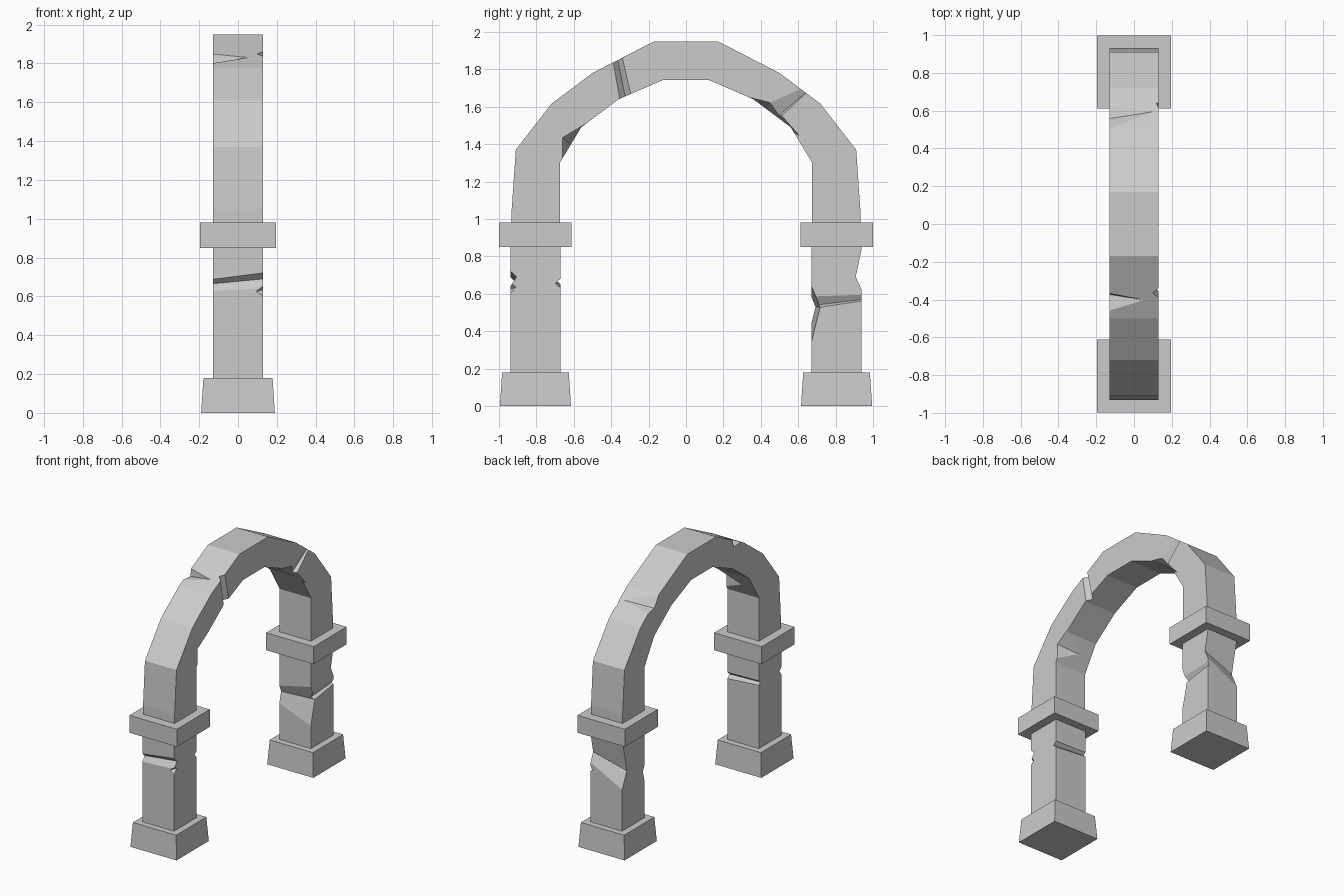
import bpy, bmesh
from mathutils import Vector as V

if "Cube" in bpy.data.objects:
    bpy.data.objects.remove(bpy.data.objects["Cube"])


def make(name, bm):
    bmesh.ops.recalc_face_normals(bm, faces=bm.faces)
    me = bpy.data.meshes.new(name)
    bm.to_mesh(me)
    bm.free()
    ob = bpy.data.objects.new(name, me)
    bpy.context.collection.objects.link(ob)
    return ob


def block(name, y, z0, z1, bottom, top):
    """Tapered block; bottom and top are (half x, half y)."""
    bm = bmesh.new()
    rings = []
    for z, (hx, hy) in ((z0, bottom), (z1, top)):
        rings.append([bm.verts.new((sx * hx, y + sy * hy, z))
                      for sx, sy in ((-1, -1), (1, -1), (1, 1), (-1, 1))])
    lo, hi = rings
    bm.faces.new(lo)
    bm.faces.new(hi)
    for i in range(4):
        j = (i + 1) % 4
        bm.faces.new((lo[i], lo[j], hi[j], hi[i]))
    return make(name, bm)


def notch(ob, a, b, up, down):
    """Cut a wedge whose deepest line runs a-b and which opens along up and down."""
    bm = bmesh.new()
    for p in (V(a), V(b)):
        for d in (V((0, 0, 0)), V(up) * 2, V(down) * 2):
            bm.verts.new(p + d)
    bmesh.ops.convex_hull(bm, input=bm.verts)
    cutter = make("notch_cutter", bm)
    cutter.hide_render = True
    mod = ob.modifiers.new("notch", 'BOOLEAN')
    mod.operation = 'DIFFERENCE'
    mod.solver = 'EXACT'
    mod.object = cutter
    bpy.context.view_layer.objects.active = ob
    bpy.ops.object.modifier_apply(modifier=mod.name)
    bpy.data.objects.remove(cutter)


# Plinths, shafts and capitals on both sides
shafts = {}
for side, s in (("left", -1), ("right", 1)):
    y = s * 0.805
    block(side + "_plinth", y, 0, 0.18, (0.19, 0.19), (0.178, 0.178))
    shafts[side] = block(side + "_shaft", y, 0.17, 0.86, (0.13, 0.133), (0.13, 0.133))
    block(side + "_capital", y, 0.85, 0.98, (0.195, 0.194), (0.195, 0.194))

# Faceted arch ring
outer = [(0.932, 0.96), (0.932, 1.05), (0.91, 1.37), (0.72, 1.615), (0.5, 1.78), (0.17, 1.95)]
inner = [(0.675, 0.96), (0.675, 1.3), (0.56, 1.49), (0.36, 1.64), (0.125, 1.742)]
half = lambda pts: pts + [(-y, z) for y, z in reversed(pts)]
bm = bmesh.new()
face = bm.faces.new([bm.verts.new((-0.13, y, z)) for y, z in half(outer) + half(inner)[::-1]])
ext = bmesh.ops.extrude_face_region(bm, geom=[face])
bmesh.ops.translate(bm, vec=(0.26, 0, 0),
                    verts=[v for v in ext["geom"] if isinstance(v, bmesh.types.BMVert)])
arch = make("arch", bm)

# Chips in the left shaft: front, front corner, inner face
L = shafts["left"]
notch(L, (-0.16, -0.915, 0.662), (0.16, -0.905, 0.693), (0, -0.033, 0.032), (0, -0.033, -0.05))
notch(L, (0.08, -0.95, 0.62), (0.14, -0.90, 0.64), (0.04, -0.03, 0.06), (0.04, -0.03, -0.06))
notch(L, (-0.16, -0.69, 0.67), (0.16, -0.70, 0.655), (0, 0.035, 0.03), (0, 0.035, -0.03))

# Chips in the right shaft: outer face, inner face, side band
R = shafts["right"]
notch(R, (-0.16, 0.88, 0.60), (0.16, 0.91, 0.70), (0, 0.032, 0.15), (0, 0.032, -0.07))
notch(R, (-0.16, 0.69, 0.53), (0.16, 0.72, 0.53), (0, -0.05, 0.12), (0, -0.05, -0.20))
notch(R, (0.10, 0.66, 0.535), (0.115, 0.95, 0.57), (0.03, 0, 0.05), (0.03, 0, -0.015))

# Chips in the arch: side wedges, outer crease, inner edges
notch(arch, (0.10, -0.375, 1.90), (0.09, -0.31, 1.58), (0.04, 0.03, 0.02), (0.04, -0.03, -0.02))
notch(arch, (-0.15, -0.37, 1.79), (0.10, -0.41, 1.84), (0, 0.01, 0.09), (0, -0.12, 0.01))
notch(arch, (0.095, 0.47, 1.53), (0.125, 0.68, 1.71), (0.04, -0.08, 0.08), (0.04, 0.01, -0.01))
notch(arch, (-0.15, 0.555, 1.695), (0.14, 0.60, 1.712), (0, -0.06, 0.09), (0, 0.10, -0.02))
notch(arch, (0.15, -0.665, 1.44), (-0.05, -0.61, 1.39), (0, 0.10, 0.06), (0, 0.00, -0.13))
notch(arch, (0.15, 0.45, 1.63), (0.0, 0.44, 1.575), (0, -0.08, 0.02), (0, 0.08, -0.09))
